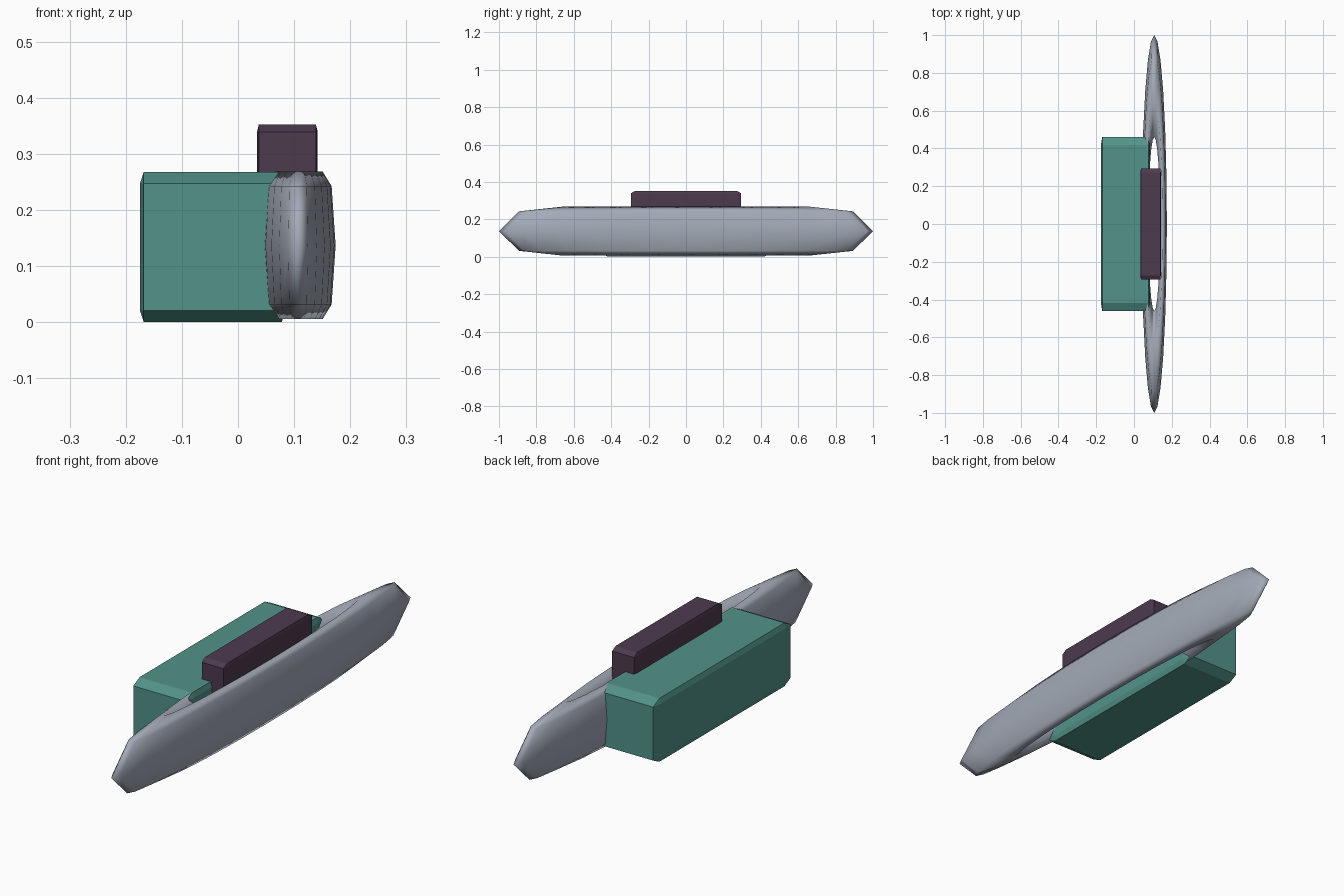
import bpy, bmesh, math
from mathutils import Vector

if "Cube" in bpy.data.objects:
    bpy.data.objects.remove(bpy.data.objects["Cube"])


def material(name, rgb):
    m = bpy.data.materials.new(name)
    m.diffuse_color = (*rgb, 1)
    m.use_nodes = True
    m.node_tree.nodes["Principled BSDF"].inputs["Base Color"].default_value = m.diffuse_color
    return m


teal = material("teal", (0.085, 0.29, 0.25))
steel = material("blue grey", (0.37, 0.405, 0.475))
plum = material("dark plum", (0.075, 0.043, 0.078))


def add_object(name, bm, mat, smooth=False):
    bmesh.ops.recalc_face_normals(bm, faces=bm.faces)
    for f in bm.faces:
        f.smooth = smooth
    me = bpy.data.meshes.new(name)
    bm.to_mesh(me)
    bm.free()
    me.materials.append(mat)
    ob = bpy.data.objects.new(name, me)
    bpy.context.collection.objects.link(ob)
    return ob


def chamfered_box(name, lo, hi, chamfer, mat):
    """Box whose chamfer has its own width along each axis."""
    lo, hi, c = Vector(lo), Vector(hi), Vector(chamfer)
    bm = bmesh.new()
    bmesh.ops.create_cube(bm, size=1)
    size = hi - lo
    # bevel by one unit in stretched space, then scale back
    bmesh.ops.scale(bm, verts=bm.verts, vec=[size[i] / c[i] for i in range(3)])
    bmesh.ops.bevel(bm, geom=bm.edges[:], offset=1, segments=1,
                    affect='EDGES', profile=0.5)
    bmesh.ops.scale(bm, verts=bm.verts, vec=c)
    bmesh.ops.translate(bm, verts=bm.verts, vec=(lo + hi) / 2)
    return add_object(name, bm, mat)


def flattened_ring(name, centre, major, minor, squash, half_height, mat,
                   segments=24, sides=7):
    """Seven-sided torus squashed along x."""
    bm = bmesh.new()
    rings = []
    for i in range(segments):
        a = 2 * math.pi * i / segments
        loop = []
        for j in range(sides):
            b = 2 * math.pi * j / sides
            r = major + minor * math.cos(b)
            loop.append(bm.verts.new((centre[0] + squash * r * math.cos(a),
                                      centre[1] + r * math.sin(a),
                                      centre[2] + half_height * math.sin(b))))
        rings.append(loop)
    for i in range(segments):
        p, q = rings[i], rings[(i + 1) % segments]
        for j in range(sides):
            k = (j + 1) % sides
            bm.faces.new((p[j], q[j], q[k], p[k]))
    return add_object(name, bm, mat, smooth=True)


# Main block, long ring beside it and small bar on top
chamfered_box("main_block", (-0.175, -0.46, 0), (0.085, 0.46, 0.268),
              (0.007, 0.042, 0.021), teal)
flattened_ring("ring", (0.107, 0, 0.137), 0.716, 0.284, 0.067, 0.135, steel)
chamfered_box("top_bar", (0.034, -0.295, 0.17), (0.142, 0.295, 0.352),
              (0.003, 0.022, 0.013), plum)
